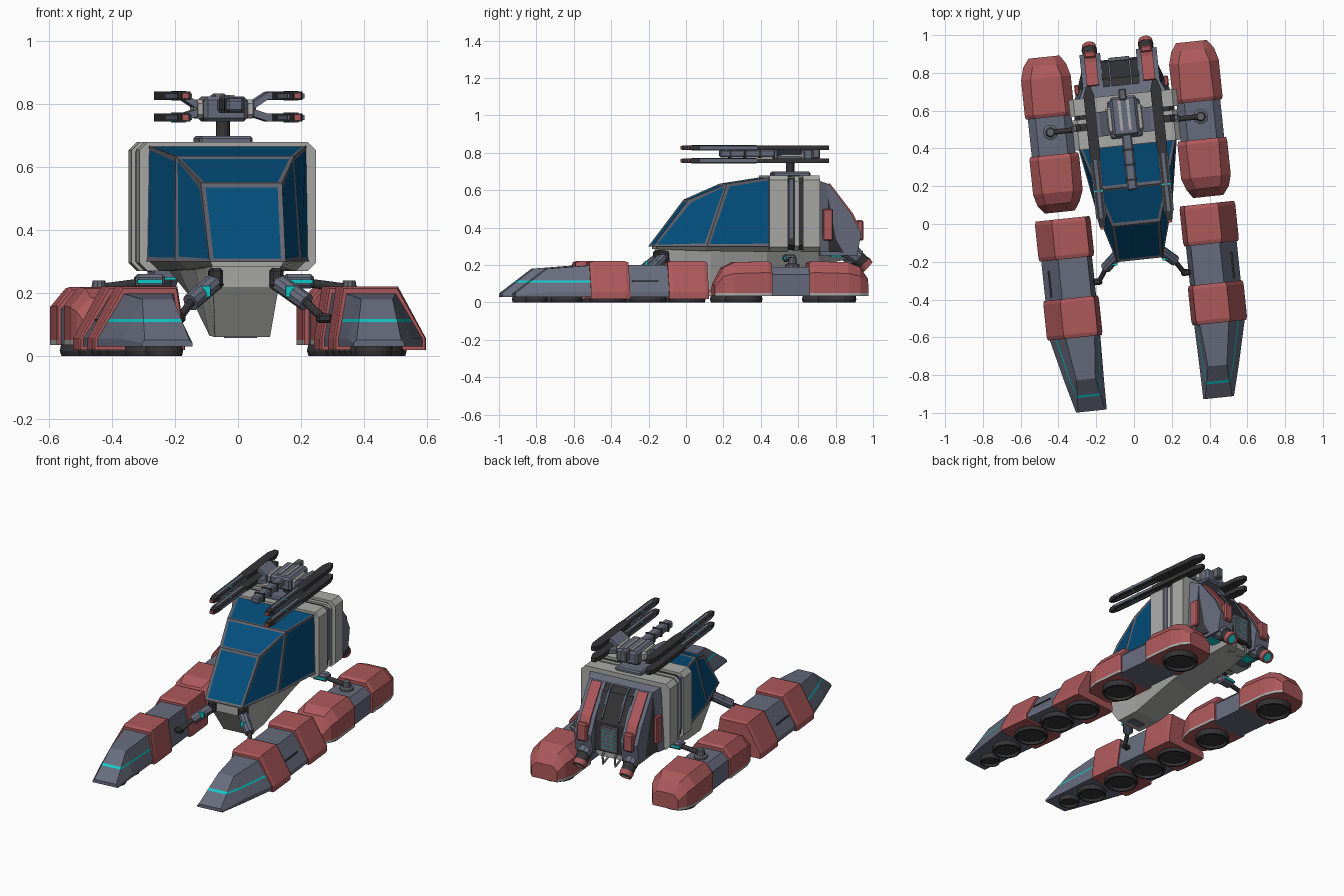
import bpy, bmesh, math
from mathutils import Vector, Matrix

def material(name, r, g, b):
    m = bpy.data.materials.new(name)
    m.diffuse_color = (r, g, b, 1)
    return m

RED = material("faded_red", 0.42, 0.10, 0.105)
SLATE = material("slate_blue_grey", 0.135, 0.15, 0.205)
GREY = material("light_grey", 0.40, 0.40, 0.39)
DARK = material("dark_metal", 0.035, 0.035, 0.038)
GLASS = material("blue_glass", 0.001, 0.077, 0.205)
CYAN = material("cyan_glow", 0.005, 0.60, 0.60)
FRAME = material("frame_grey", 0.125, 0.128, 0.155)

# whole craft is built straight, then yawed slightly
YAW = Matrix.Translation((0.011, 0, 0)) @ Matrix.Rotation(math.radians(6), 4, 'Z')

def finish(name, bm, mats, pair=False):
    bmesh.ops.recalc_face_normals(bm, faces=bm.faces[:])
    for side in ((1, -1) if pair else (1,)):
        b = bm.copy()
        if side < 0:
            for v in b.verts:
                v.co.x *= -1
            bmesh.ops.reverse_faces(b, faces=b.faces[:])
        me = bpy.data.meshes.new(name)
        b.transform(YAW)
        b.to_mesh(me)
        b.free()
        for m in mats:
            me.materials.append(m)
        n = (("right_" if side > 0 else "left_") if pair else "") + name
        bpy.context.collection.objects.link(bpy.data.objects.new(n, me))
    bm.free()

def loft_bm(rings):
    bm = bmesh.new()
    vs = [[bm.verts.new(p) for p in r] for r in rings]
    n = len(rings[0])
    for a, b in zip(vs, vs[1:]):
        for i in range(n):
            bm.faces.new((a[i], a[(i + 1) % n], b[(i + 1) % n], b[i]))
    bm.faces.new(vs[0])
    bm.faces.new(vs[-1])
    bmesh.ops.recalc_face_normals(bm, faces=bm.faces[:])
    return bm

def loft(name, rings, mat, pair=False):
    finish(name, loft_bm(rings), [mat], pair)

def prism(name, yz, x0, x1, mat, pair=False):
    loft(name, [[(x, y, z) for y, z in yz] for x in (x0, x1)], mat, pair)

def box(name, x, y, z, mat, pair=False, bevel=0.0):
    bm = loft_bm([[(x[0], y[0], k), (x[1], y[0], k), (x[1], y[1], k), (x[0], y[1], k)] for k in z])
    if bevel:
        bmesh.ops.bevel(bm, geom=bm.edges[:], offset=bevel, segments=1, affect='EDGES')
    finish(name, bm, [mat], pair)

def tube(name, p, q, profile, mat, pair=False, n=16):
    """Revolve (distance fraction, radius) pairs along the line p-q."""
    p, q = Vector(p), Vector(q)
    rot = (q - p).to_track_quat('Z', 'Y')
    loft(name, [[p.lerp(q, t) + rot @ Vector((r * math.cos(2 * math.pi * i / n), r * math.sin(2 * math.pi * i / n), 0))
                 for i in range(n)] for t, r in profile], mat, pair)

def rod(name, p, q, r, mat, pair=False, n=12):
    tube(name, p, q, [(0, r), (1, r)], mat, pair, n)

# ---------- hover pods ----------
def pod_ring(y, xi, xo, top, so, si, zb=0.03, low=0.055):
    return [(xi, y, zb), (xo, y, zb), (xo, y, low), (xo - so, y, top), (xi + si, y, top), (xi, y, low)]

def front_band(name, y0, y1, mat, grow):
    a = (0.25 - grow, 0.52 + grow, 0.20 + grow * 1.6, 0.09, 0.025, 0.03 - grow * 0.8)
    c = (0.255 - grow, 0.515 + grow, 0.193 + grow * 1.6, 0.09, 0.025, 0.03 - grow * 0.8)
    loft(name, [pod_ring(y, *k) for y, k in ((y0, c), (y0 + 0.02, a), (y1 - 0.02, a), (y1, c))], mat, True)

front_band("front_pod_core", -0.58, 0.05, SLATE, 0)
front_band("front_pod_rear_band", -0.145, 0.068, RED, 0.013)
front_band("front_pod_front_band", -0.565, -0.355, RED, 0.013)

# tip with a glowing stripe cut at constant height
bm = loft_bm([pod_ring(-0.56, 0.25, 0.52, 0.198, 0.085, 0.03), pod_ring(-0.79, 0.255, 0.465, 0.18, 0.065, 0.045),
              pod_ring(-0.96, 0.257, 0.42, 0.05, 0.01, 0.01, 0.03, 0.04)])
for h in (0.108, 0.118):
    bmesh.ops.bisect_plane(bm, geom=bm.verts[:] + bm.edges[:] + bm.faces[:], plane_co=(0, 0, h), plane_no=(0, 0, 1))
for f in bm.faces:
    zs = [v.co.z for v in f.verts]
    f.material_index = int(min(zs) > 0.107 and max(zs) < 0.119)
finish("front_pod_tip", bm, [SLATE, CYAN], True)
box("front_pod_slot", (0.482, 0.49), (-0.34, -0.2), (0.11, 0.118), DARK, True)

# rear pods: upright sides with chamfered tops, red ends with grey rim
def rear_ring(y, xi, xo, top, c, mid):
    return [(xi, y, 0.035), (xo, y, 0.035), (xo, y, 0.05), (xo, y, mid), (xo - c, y, top),
            (xi + c, y, top), (xi, y, mid), (xi, y, 0.05)]

loft("rear_pod_core", [rear_ring(y, 0.28, 0.512, 0.19, 0.04, 0.15) for y in (0.38, 0.64)], SLATE, True)

def rear_end(name, rows):
    bm = loft_bm([rear_ring(*r) for r in rows])
    for f in bm.faces:
        f.material_index = int(max(v.co.z for v in f.verts) < 0.051 and abs(f.normal.z) < 0.95)
    finish(name, bm, [RED, GREY], True)

rear_end("rear_pod_back_shell", [(0.61, 0.266, 0.522, 0.21, 0.045, 0.155), (0.63, 0.262, 0.526, 0.22, 0.045, 0.16),
         (0.82, 0.262, 0.526, 0.215, 0.05, 0.155), (0.885, 0.28, 0.508, 0.19, 0.05, 0.14), (0.93, 0.31, 0.475, 0.13, 0.03, 0.1)])
rear_end("rear_pod_front_shell", [(0.105, 0.315, 0.475, 0.10, 0.02, 0.085), (0.15, 0.285, 0.51, 0.185, 0.045, 0.14),
         (0.21, 0.262, 0.526, 0.215, 0.05, 0.155), (0.39, 0.262, 0.526, 0.22, 0.045, 0.16), (0.41, 0.266, 0.522, 0.21, 0.045, 0.155)])

# recessed round lifters under the pods
for i, (x, y, r) in enumerate([(0.385, -0.035, 0.1), (0.385, -0.245, 0.1), (0.38, -0.46, 0.1), (0.36, -0.68, 0.085),
                               (0.335, -0.84, 0.06), (0.395, 0.27, 0.1), (0.395, 0.77, 0.105)]):
    tube(f"lifter_ring_{i + 1}", (x, y, 0.04), (x, y, 0),
         [(0, r * 0.95), (0.6, r), (1, r * 0.95), (1, r * 0.86), (0.6, r * 0.8)], DARK, True, 20)

# ---------- hull ----------
def section(y, hw_t, hw_b, zt, zb):
    return [(-hw_b, y, zb), (hw_b, y, zb), (hw_t, y, zt), (-hw_t, y, zt)]

loft("belly_keel", [section(-0.135, 0.112, 0.105, 0.3, 0.22), section(-0.03, 0.125, 0.088, 0.3, 0.06),
                    section(0.12, 0.14, 0.09, 0.3, 0.065), section(0.42, 0.17, 0.1, 0.3, 0.15),
                    section(0.7, 0.18, 0.1, 0.3, 0.2), section(0.86, 0.13, 0.08, 0.29, 0.23)], GREY)
loft("cabin_floor", [section(-0.17, 0.12, 0.11, 0.305, 0.285), section(0.09, 0.2, 0.16, 0.305, 0.275),
                     section(0.43, 0.255, 0.22, 0.305, 0.27)], GREY)
box("belly_vent", (-0.05, 0.05), (0.0, 0.05), (0.057, 0.07), SLATE)

# canopy: slate frame, inset glass panes
def slant(yb, yt, hb, ht, zt):
    return [(-hb, yb, 0.30), (hb, yb, 0.30), (ht, yt, zt), (-ht, yt, zt)]

bm = loft_bm([slant(-0.19, 0.0, 0.122, 0.13, 0.55), slant(0.09, 0.20, 0.203, 0.19, 0.635), slant(0.43, 0.43, 0.262, 0.255, 0.67)])
panes = [f for f in bm.faces if f.normal.z > -0.6 and f.normal.y < 0.9]
bmesh.ops.inset_individual(bm, faces=panes, thickness=0.021, depth=-0.004)
for f in panes:
    f.material_index = 1
finish("canopy", bm, [FRAME, GLASS])

# ribbed main block
def slab(name, y0, y1, hw, z0, z1, mat, c=0.026):
    ring = [(-hw + c, z0), (hw - c, z0), (hw, z0 + c), (hw, z1 - c), (hw - c, z1), (-hw + c, z1), (-hw, z1 - c), (-hw, z0 + c)]
    loft(name, [[(x, y, z) for x, z in ring] for y in (y0, y1)], mat)

slab("block_front_rib", 0.42, 0.52, 0.282, 0.27, 0.68, GREY)
slab("block_dark_core", 0.5, 0.67, 0.266, 0.28, 0.665, DARK)
slab("block_thin_rib", 0.555, 0.58, 0.279, 0.275, 0.675, GREY)
slab("block_rear_rib", 0.60, 0.69, 0.288, 0.27, 0.68, GREY)
box("block_side_duct", (0.26, 0.277), (0.525, 0.55), (0.34, 0.66), SLATE, True)

# rear engine section
loft("rear_side_hull", [section(0.68, 0.235, 0.255, 0.655, 0.27), section(0.74, 0.205, 0.24, 0.635, 0.27)], SLATE)
loft("rear_side_recess", [section(0.735, 0.203, 0.237, 0.63, 0.272), section(0.87, 0.15, 0.19, 0.45, 0.265)], DARK)
prism("rear_core", [(0.68, 0.64), (0.78, 0.6), (0.87, 0.45), (0.88, 0.27), (0.7, 0.25)], -0.1, 0.1, DARK)
box("rear_core_panel", (-0.055, 0.055), (0.86, 0.889), (0.28, 0.43), FRAME)
prism("rear_spine", [(0.68, 0.655), (0.77, 0.625), (0.87, 0.47), (0.85, 0.44), (0.68, 0.6)], 0.05, 0.06, SLATE, True)
for i in range(5):
    z = 0.3 + i * 0.026
    for j, x in enumerate((0.012, 0.034)):
        box(f"rear_light_{i + 1}_{j + 1}", (x, x + 0.008), (0.886, 0.891), (z, z + 0.008), CYAN, True)
prism("engine_nacelle", [(0.68, 0.655), (0.75, 0.63), (0.87, 0.47), (0.92, 0.37), (0.9, 0.25), (0.7, 0.25)],
      0.095, 0.205, SLATE, True)
prism("engine_red_cover", [(0.755, 0.636), (0.88, 0.474), (0.91, 0.41), (0.9, 0.4), (0.855, 0.46), (0.74, 0.62)],
      0.118, 0.182, RED, True)
box("engine_red_foot", (0.118, 0.182), (0.9, 0.935), (0.33, 0.44), RED, True, 0.008)
box("side_red_fin", (0.225, 0.25), (0.71, 0.765), (0.33, 0.5), RED, True, 0.006)
tube("exhaust_collar", (0.15, 0.83, 0.3), (0.15, 0.91, 0.24), [(0, 0.05), (1, 0.043)], SLATE, True, 10)
tube("exhaust_nozzle", (0.15, 0.88, 0.262), (0.15, 0.945, 0.205), [(0, 0.041), (1, 0.038)], DARK, True)
tube("exhaust_red_ring", (0.15, 0.94, 0.21), (0.15, 0.962, 0.19), [(0, 0.041), (1, 0.037), (1, 0.028), (0.4, 0.026)], RED, True)
rod("exhaust_glow", (0.15, 0.945, 0.205), (0.15, 0.955, 0.197), 0.028, CYAN, True)
box("engine_glow_plate", (0.11, 0.18), (0.76, 0.82), (0.242, 0.25), CYAN, True)
rod("rear_handle_upper", (0.04, 0.84, 0.27), (0.04, 0.885, 0.25), 0.006, GREY, True, 8)
rod("rear_handle_drop", (0.04, 0.885, 0.255), (0.04, 0.88, 0.19), 0.006, GREY, True, 8)
rod("rear_handle_foot", (0.04, 0.88, 0.193), (0.04, 0.82, 0.21), 0.006, GREY, True, 8)

# ---------- pod arms ----------
box("front_arm_mount", (0.075, 0.118), (-0.165, -0.1), (0.215, 0.28), DARK, True, 0.01)
rod("front_arm_cylinder", (0.095, -0.135, 0.24), (0.185, -0.215, 0.17), 0.029, SLATE, True, 10)
box("front_arm_glow", (0.12, 0.148), (-0.207, -0.19), (0.188, 0.222), CYAN, True)
box("front_arm_side_glow", (0.148, 0.162), (-0.18, -0.16), (0.205, 0.225), CYAN, True)
rod("front_arm_rod", (0.18, -0.21, 0.175), (0.225, -0.28, 0.125), 0.013, DARK, True)
box("front_arm_clamp", (0.21, 0.26), (-0.3, -0.265), (0.105, 0.135), DARK, True, 0.008)
box("rear_arm_housing", (0.19, 0.285), (0.5, 0.56), (0.215, 0.26), SLATE, True, 0.01)
box("rear_arm_glow", (0.2, 0.28), (0.495, 0.565), (0.23, 0.243), CYAN, True)
rod("rear_arm_rod", (0.27, 0.53, 0.232), (0.4, 0.53, 0.215), 0.014, DARK, True)
tube("rear_arm_joint", (0.4, 0.53, 0.185), (0.4, 0.53, 0.24), [(0, 0.04), (0.3, 0.04), (0.4, 0.026), (1, 0.02)], FRAME, True, 10)

# ---------- roof turret ----------
box("turret_plate", (-0.085, 0.085), (0.46, 0.66), (0.67, 0.7), SLATE, False, 0.008)
rod("turret_stem", (0, 0.56, 0.69), (0, 0.56, 0.76), 0.022, DARK)
box("turret_body", (-0.07, 0.07), (0.47, 0.68), (0.745, 0.825), SLATE, False, 0.012)
box("turret_cheek", (0.06, 0.1), (0.49, 0.63), (0.755, 0.815), GREY, True, 0.012)
box("turret_stripe", (0.015, 0.03), (0.5, 0.66), (0.82, 0.83), GREY, True)
box("turret_sight", (-0.02, 0.02), (0.66, 0.72), (0.77, 0.835), FRAME, False, 0.006)
box("centre_barrel", (-0.027, 0.027), (0.18, 0.48), (0.775, 0.818), SLATE, False, 0.008)
for i in range(3):
    box(f"centre_barrel_band_{i + 1}", (-0.03, 0.03), (0.23 + i * 0.08, 0.242 + i * 0.08), (0.772, 0.821), DARK)
for level, z, s in (("upper", 0.827, 1), ("lower", 0.758, -1)):
    loft(level + "_gun_bracket", [[(x, y, zz + d) for y, d in ((0.48, -0.012), (0.61, -0.012), (0.61, 0.012), (0.48, 0.012))]
         for x, zz in ((0.09, 0.785 + s * 0.012), (0.135, z), (0.17, z))], SLATE, True)
    plan = [(0.165, 0.0), (0.192, 0.0), (0.2, 0.04), (0.202, 0.34), (0.206, 0.4), (0.206, 0.7), (0.19, 0.75), (0.165, 0.75),
            (0.15, 0.7), (0.15, 0.4), (0.158, 0.34), (0.158, 0.04)]
    loft(level + "_gun_rail", [[(x, y, z + d) for x, y in plan] for d in (-0.013, 0.013)], DARK, True)
    box(level + "_gun_cover", (0.153, 0.207), (0.05, 0.36), (z - 0.008, z + 0.008), SLATE, True)
    box(level + "_gun_top_strip", (0.172, 0.187), (0.05, 0.36), (z - 0.0155, z + 0.0155), SLATE, True)
    box(level + "_gun_muzzle", (0.168, 0.19), (-0.01, 0.012), (z - 0.009, z + 0.009), RED, True)
    box(level + "_gun_glow", (0.156, 0.204), (0.19, 0.197), (z - 0.0135, z + 0.0135), CYAN, True)
